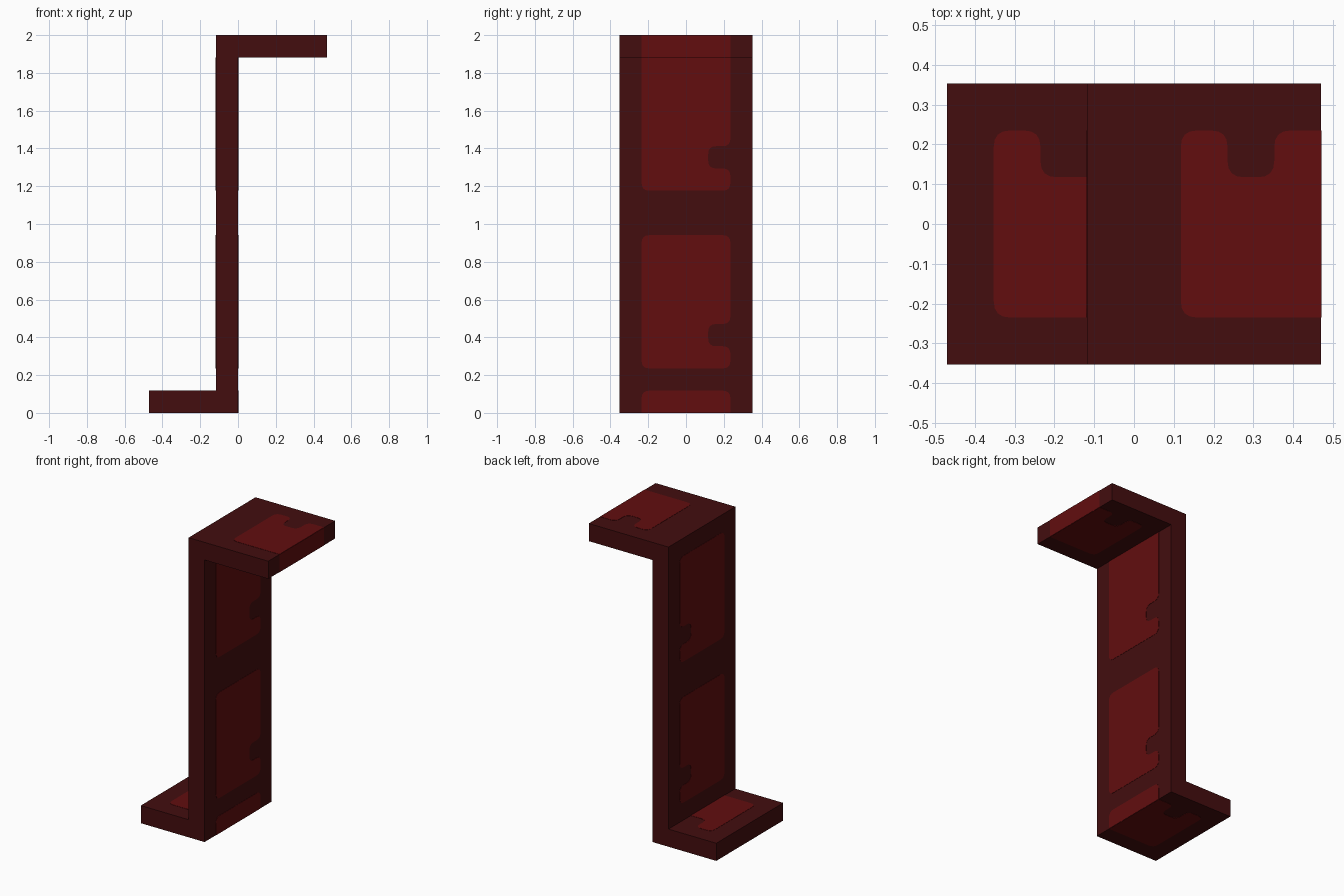
import bpy
import bmesh
from mathutils import Vector

cube = bpy.data.objects.get("Cube")
if cube:
    bpy.data.objects.remove(cube)

U = 2 / 17       # module: plate thickness
T = 0.0015       # half thickness of the painted panels
R = 0.35         # panel corner radius, in modules


def material(name, rgb):
    m = bpy.data.materials.new(name)
    m.use_nodes = True
    m.diffuse_color = (*rgb, 1)
    m.node_tree.nodes["Principled BSDF"].inputs["Base Color"].default_value = (*rgb, 1)
    return m


dark_red = material("dark red", (0.056, 0.004, 0.0045))
bright_red = material("bright red", (0.122, 0.004, 0.0045))


def prism(name, points, push, mat):
    """Extrude a flat outline of 3D points along push."""
    bm = bmesh.new()
    face = bm.faces.new([bm.verts.new(p) for p in points])
    top = bmesh.ops.extrude_face_region(bm, geom=[face], use_keep_orig=True)
    bmesh.ops.translate(bm, vec=push,
                        verts=[g for g in top["geom"] if isinstance(g, bmesh.types.BMVert)])
    bmesh.ops.recalc_face_normals(bm, faces=bm.faces)
    mesh = bpy.data.meshes.new(name)
    bm.to_mesh(mesh)
    bm.free()
    mesh.materials.append(mat)
    obj = bpy.data.objects.new(name, mesh)
    bpy.context.collection.objects.link(obj)
    return obj


def rounded(corners):
    """Replace each corner (a, b, is_round) by a short curve."""
    pts = [Vector(c[:2]) for c in corners]
    out = []
    for i, p in enumerate(pts):
        if not corners[i][2]:
            out.append(p)
            continue
        s = p + (pts[i - 1] - p).normalized() * R
        e = p + (pts[(i + 1) % len(pts)] - p).normalized() * R
        for k in range(5):
            t = k / 4
            out.append(s * (1 - t) ** 2 + p * 2 * t * (1 - t) + e * t * t)
    return out


def tile(length, round_end):
    """Panel outline with a notch in its +y edge; length in modules."""
    shape = [(0, -2, 1), (length, -2, round_end)]
    if length > 2:
        shape += [(length, 2, round_end), (2, 2, 1), (2, 1, 1)]
    else:
        shape += [(length, 1, 0)]
    return rounded(shape + [(1, 1, 1), (1, 2, 1), (0, 2, 1)])


def panel(name, outline, axis, level, start):
    """Thin panel on the plane axis = level (modules), running from start."""
    if axis == "x":
        pts = [(level * U - T, b * U, (start + a) * U) for a, b in outline]
        push = (2 * T, 0, 0)
    else:
        pts = [((start + a) * U, b * U, level * U - T) for a, b in outline]
        push = (0, 0, 2 * T)
    prism(name, pts, push, bright_red)


# Bracket body: post with a foot to one side and a top plate to the other
profile = [(-4, 0), (0, 0), (0, 16), (4, 16), (4, 17), (-1, 17), (-1, 1), (-4, 1)]
prism("bracket_body", [(x * U, -3 * U, z * U) for x, z in profile], (0, 6 * U, 0), dark_red)

# Two panels on each broad side of the post
for side, level in (("left", 0), ("right", -1)):
    panel(f"post_lower_panel_{side}", tile(6, 1), "x", level, 2)
    panel(f"post_upper_panel_{side}", tile(6, int(level < 0)), "x", level, 10)

# Panels on both faces of the top plate and the foot
panel("top_plate_upper_panel", tile(3, 0), "z", 17, 1)
panel("top_plate_under_panel", tile(3, 0), "z", 16, 1)
panel("foot_upper_panel", tile(2, 0), "z", 1, -3)
panel("foot_under_panel", tile(3, 0), "z", 0, -3)

# Short strips on the plate end and at the base of the post
strip = [(0, -2, 0), (1, -2, 0), (1, 2, 0), (0, 2, 0)]
panel("top_plate_end_strip", rounded(strip), "x", 4, 16)
strip[1], strip[2] = (1, -2, 1), (1, 2, 1)
panel("post_base_strip", rounded(strip), "x", 0, 0)
